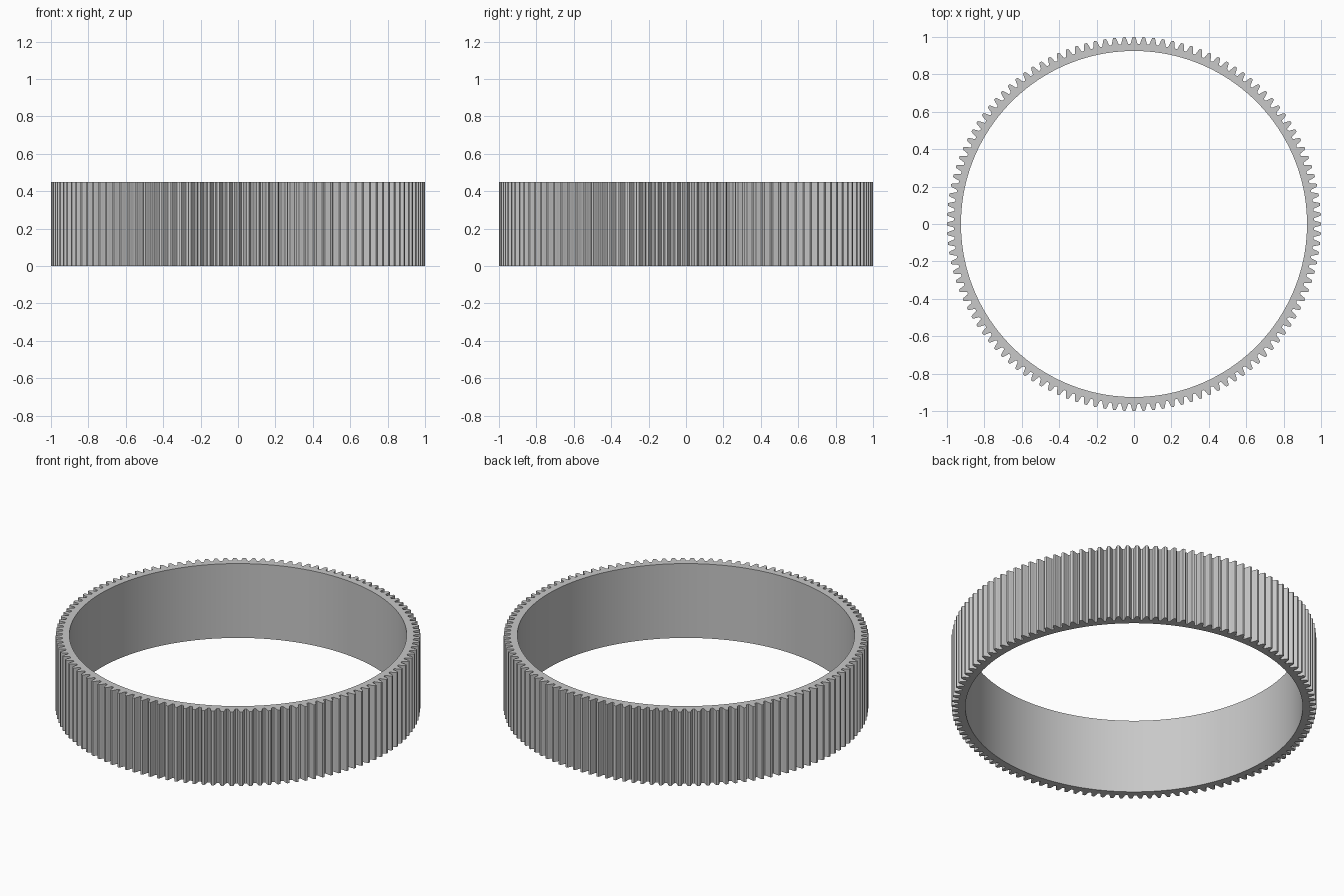
import bpy, bmesh, math

cube = bpy.data.objects.get("Cube")
if cube:
    bpy.data.objects.remove(cube, do_unlink=True)

TEETH = 120
MODULE = 2 / (TEETH + 2)
HEIGHT = 0.45
BORE = 0.925
PITCH_RADIUS = 1 - MODULE
ROOT_RADIUS = PITCH_RADIUS - 1.25 * MODULE

# Half a tooth from tip to root: radius and half width at that radius
half_tooth = [
    (1.0, 0.40 * MODULE),
    (1 - 0.5 * MODULE, 0.62 * MODULE),
    (PITCH_RADIUS, 0.79 * MODULE),
    (ROOT_RADIUS + 0.3 * MODULE, 1.02 * MODULE),
    (ROOT_RADIUS, 1.22 * MODULE),
]
tooth = [(r, -w / r) for r, w in reversed(half_tooth)]
tooth += [(r, w / r) for r, w in half_tooth]

# Toothed outline, with a bore point at each matching angle
outline = []
for i in range(TEETH):
    centre = 2 * math.pi * i / TEETH
    outline += [(r, centre + a) for r, a in tooth]

bm = bmesh.new()


def ring(points, z):
    return [bm.verts.new((r * math.cos(a), r * math.sin(a), z)) for r, a in points]


bore = [(BORE, a) for r, a in outline]
rings = [ring(outline, 0), ring(outline, HEIGHT), ring(bore, HEIGHT), ring(bore, 0)]

# Outer teeth, top face, bore wall and bottom face
for lower, upper in zip(rings, rings[1:] + rings[:1]):
    for i in range(len(outline)):
        j = (i + 1) % len(outline)
        bm.faces.new((lower[i], lower[j], upper[j], upper[i]))
bmesh.ops.recalc_face_normals(bm, faces=bm.faces)

mesh = bpy.data.meshes.new("ring_gear")
bm.to_mesh(mesh)
bm.free()
gear = bpy.data.objects.new("ring_gear", mesh)
bpy.context.collection.objects.link(gear)

# Plain grey finish
grey = bpy.data.materials.new("grey")
grey.use_nodes = True
colour = (0.58, 0.58, 0.58, 1)
grey.diffuse_color = colour
grey.node_tree.nodes["Principled BSDF"].inputs["Base Color"].default_value = colour
mesh.materials.append(grey)

# Smooth bore with crisp tooth edges
bpy.ops.object.select_all(action="DESELECT")
gear.select_set(True)
bpy.context.view_layer.objects.active = gear
bpy.ops.object.shade_smooth_by_angle(angle=math.radians(25))
